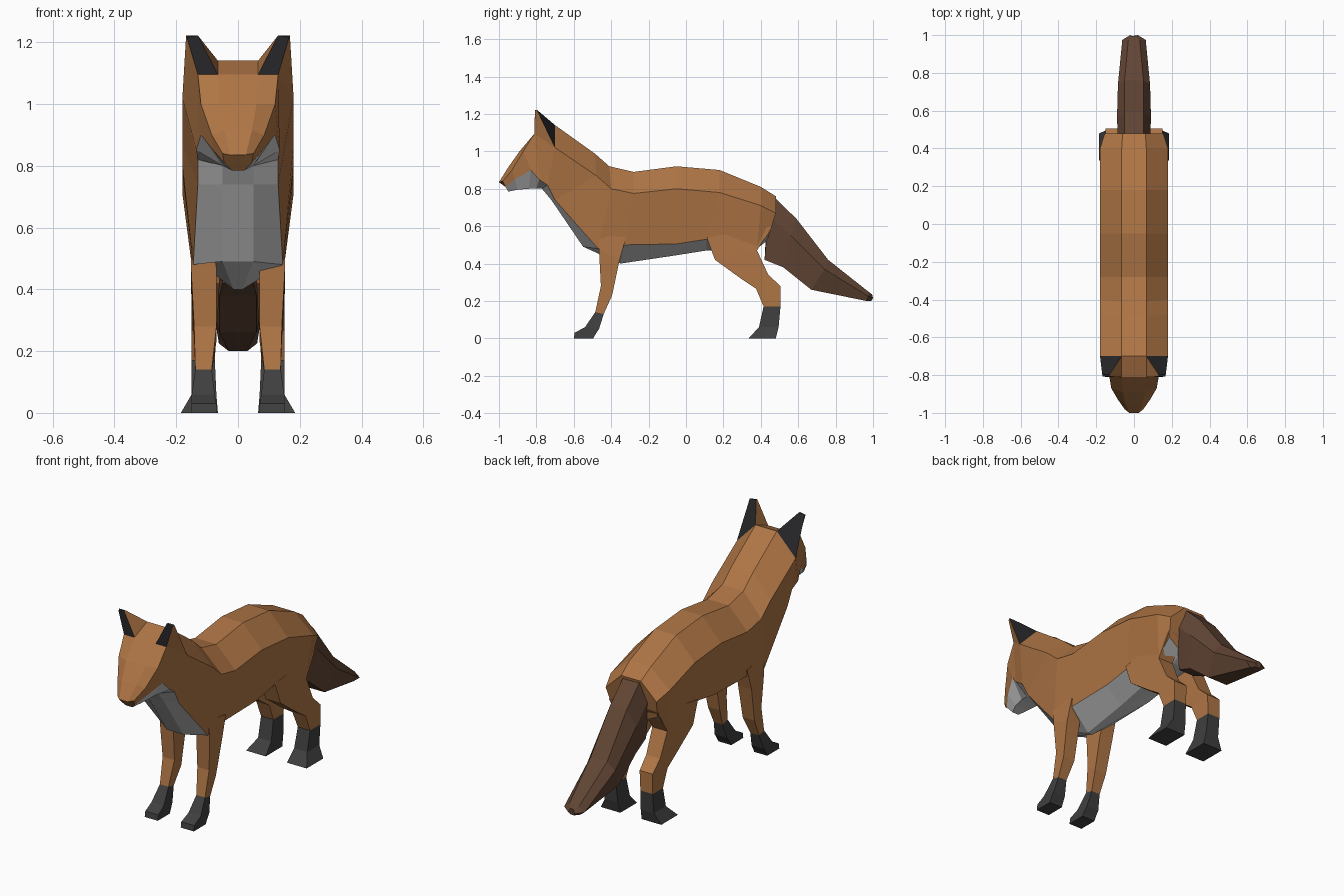
import bpy, bmesh


def material(name, rgb):
    m = bpy.data.materials.new(name)
    m.diffuse_color = (*rgb, 1)
    return m


FUR = material("orange_fur", (0.43, 0.18, 0.06))
BIB = material("pale_fur", (0.8, 0.8, 0.8))
TAIL = material("brown_fur", (0.12, 0.06, 0.035))
SOCK = material("dark_fur", (0.05, 0.05, 0.05))
EAR = material("black_fur", (0.02, 0.02, 0.022))


def loft(name, rings, mats, pick, mirror=False):
    """Skin a list of rings; pick(segment, strip) gives the material slot."""
    bm = bmesh.new()
    vs = [[bm.verts.new(p) for p in r] for r in rings]
    n = len(rings[0])
    for i in range(len(vs) - 1):
        for j in range(n):
            k = (j + 1) % n
            f = bm.faces.new((vs[i][j], vs[i][k], vs[i + 1][k], vs[i + 1][j]))
            f.material_index = pick(i, j)
    bm.faces.new(vs[0]).material_index = pick(0, 0)
    bm.faces.new(vs[-1]).material_index = pick(len(vs) - 2, 0)
    bmesh.ops.recalc_face_normals(bm, faces=bm.faces)
    me = bpy.data.meshes.new(name)
    bm.to_mesh(me)
    bm.free()
    ob = bpy.data.objects.new(name, me)
    bpy.context.collection.objects.link(ob)
    for m in mats:
        me.materials.append(m)
    if mirror:
        ob.modifiers.new("Mirror", 'MIRROR')
    return ob


def symmetric(xs, pts):
    """Closed ring from the right-hand half of a section."""
    half = [(x, y, z) for x, (y, z) in zip(xs, pts)]
    return half + [(-x, y, z) for x, y, z in reversed(half)]


def limb(x0, x1, front, rear):
    return [(x0, *front), (x1, *front), (x1, *rear), (x0, *rear)]


def underside(i, j):
    return 1 if j in (2, 3, 4) else 0


# Each section: half-widths, then (y, z) of ridge, flank, lower edge and keel
throat = symmetric((.065, .18, .13, .05), ((-.70, 1.14), (-.70, 1.02), (-.74, .82), (-.77, .80)))

# Head
loft("head", [
    symmetric((.025, .05, .045, .02), ((-1.0, .835), (-.98, .84), (-.965, .81), (-.95, .785))),
    symmetric((.045, .085, .08, .04), ((-.95, .915), (-.93, .90), (-.915, .85), (-.90, .795))),
    symmetric((.06, .12, .12, .05), ((-.89, 1.0), (-.87, 1.0), (-.83, .90), (-.84, .80))),
    symmetric((.065, .13, .135, .05), ((-.81, 1.095), (-.81, 1.095), (-.785, .85), (-.80, .80))),
    throat], (FUR, BIB), underside)

# Neck and torso
loft("torso", [
    throat,
    symmetric((.065, .18, .13, .05), ((-.49, .99), (-.48, .87), (-.70, .74), (-.72, .74))),
    symmetric((.065, .18, .145, .05), ((-.41, .92), (-.40, .80), (-.47, .48), (-.55, .49))),
    symmetric((.065, .18, .14, .015), ((-.28, .89), (-.28, .775), (-.33, .50), (-.35, .40))),
    symmetric((.065, .18, .14, .02), ((-.05, .92), (-.05, .80), (-.05, .505), (-.08, .44))),
    symmetric((.065, .18, .14, .03), ((.18, .90), (.18, .78), (.11, .53), (.11, .47))),
    symmetric((.065, .18, .15, .04), ((.40, .81), (.40, .71), (.38, .48), (.36, .49))),
    symmetric((.06, .155, .14, .04), ((.48, .76), (.48, .67), (.45, .57), (.43, .52))),
], (FUR, BIB), underside)

# Ears: black in front and behind, fur on the sides
loft("ears", [
    [(.065, -.81, 1.095), (.13, -.81, 1.095), (.18, -.70, 1.02), (.065, -.70, 1.14)],
    [(.13, -.808, 1.222), (.165, -.808, 1.215), (.168, -.797, 1.222), (.13, -.797, 1.222)],
], (FUR, EAR), lambda i, j: 1 - j % 2, True)

# Front legs
loft("front_legs", [
    limb(.08, .15, (-.47, .56), (-.32, .54)),
    limb(.07, .152, (-.465, .47), (-.355, .42)),
    limb(.07, .142, (-.455, .28), (-.395, .23)),
    limb(.085, .138, (-.485, .14), (-.44, .13)),
    limb(.075, .15, (-.54, .06), (-.465, .05)),
    limb(.07, .15, (-.595, .03), (-.49, .012)),
    limb(.07, .15, (-.60, 0), (-.495, 0)),
], (FUR, SOCK), lambda i, j: int(i > 2), True)

# Hind legs
loft("hind_legs", [
    limb(.06, .15, (.11, .54), (.46, .60)),
    limb(.06, .152, (.155, .42), (.38, .47)),
    limb(.065, .15, (.30, .315), (.44, .34)),
    limb(.07, .15, (.375, .265), (.505, .28)),
    limb(.075, .15, (.415, .17), (.505, .17)),
    limb(.07, .15, (.39, .06), (.495, .06)),
    limb(.065, .185, (.335, 0), (.48, 0)),
], (FUR, SOCK), lambda i, j: int(i > 3), True)

# Tail
loft("tail", [
    symmetric((.05, .085, .05), ((.44, .785), (.44, .66), (.42, .42))),
    symmetric((.05, .09, .06), ((.59, .64), (.56, .55), (.52, .38))),
    symmetric((.05, .085, .06), ((.76, .42), (.74, .37), (.67, .26))),
    symmetric((.03, .062, .03), ((.975, .25), (.975, .225), (.965, .20))),
    symmetric((.01, .02, .01), ((.995, .235), (1.0, .215), (.99, .20))),
], (TAIL,), lambda i, j: 0)
